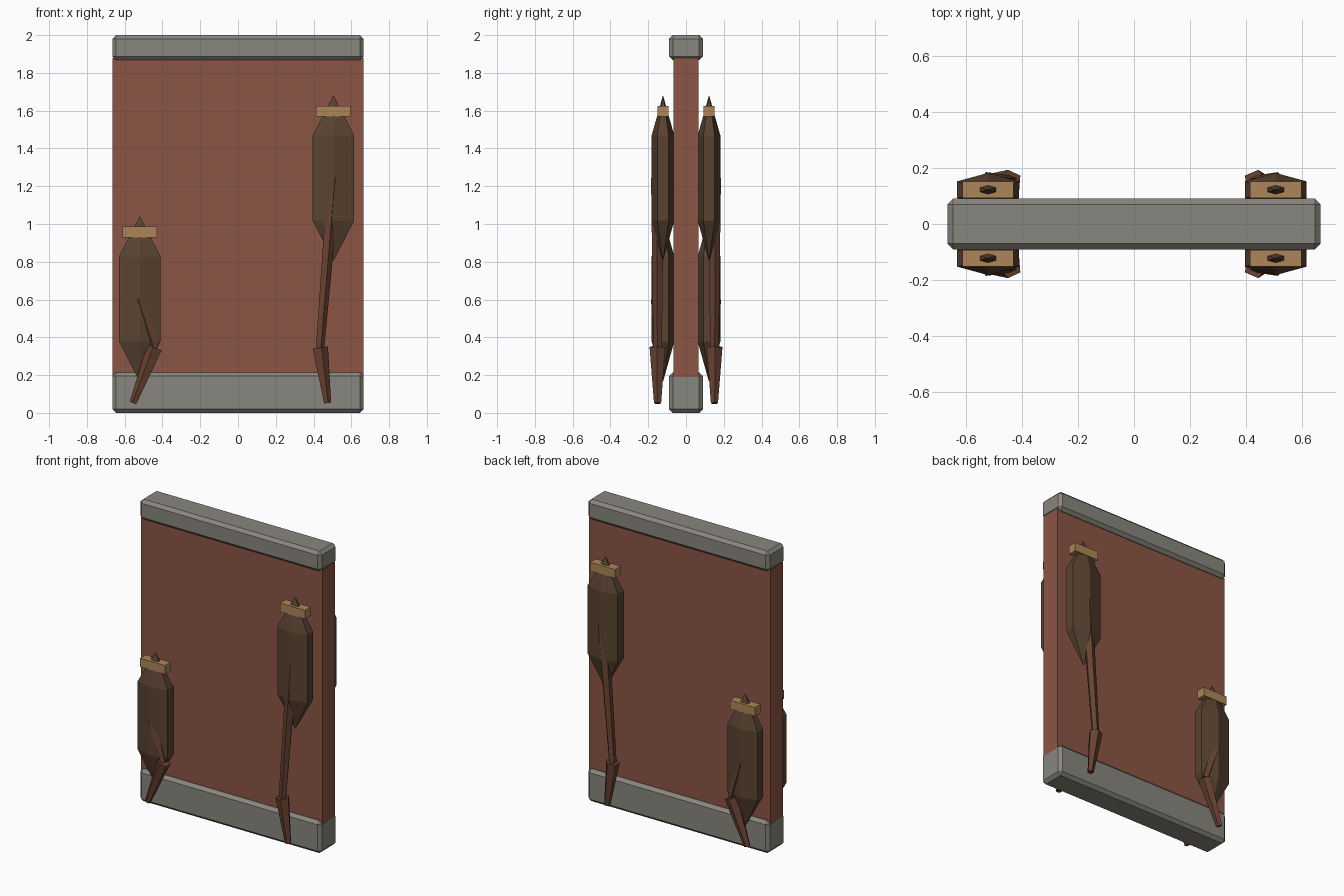
import bpy, bmesh
from math import sin, cos, radians, tau
from mathutils import Vector

if "Cube" in bpy.data.objects:
    bpy.data.objects.remove(bpy.data.objects["Cube"])


def material(name, rgb):
    m = bpy.data.materials.new(name)
    m.diffuse_color = (*rgb, 1)
    m.use_nodes = True
    m.node_tree.nodes["Principled BSDF"].inputs["Base Color"].default_value = m.diffuse_color
    return m


BRICK = material("brick_red", (0.26, 0.09, 0.06))
STONE = material("warm_stone", (0.25, 0.24, 0.21))
HIDE = material("dark_brown", (0.10, 0.055, 0.03))
LIMB = material("red_brown", (0.14, 0.055, 0.032))
WOOD = material("tan_wood", (0.42, 0.24, 0.10))


def finish(name, bm, mat, mirror=False):
    bmesh.ops.recalc_face_normals(bm, faces=bm.faces)
    me = bpy.data.meshes.new(name)
    bm.to_mesh(me)
    bm.free()
    me.materials.append(mat)
    ob = bpy.data.objects.new(name, me)
    bpy.context.collection.objects.link(ob)
    if mirror:  # repeat on the back of the panel
        mod = ob.modifiers.new("back_copy", 'MIRROR')
        mod.use_axis = (False, True, False)
        mod.use_mirror_merge = False
    return ob


def box(name, lo, hi, mat, bevel=0.0, mirror=False):
    bm = bmesh.new()
    bmesh.ops.create_cube(bm, size=1)
    lo, hi = Vector(lo), Vector(hi)
    for v in bm.verts:
        v.co = (lo + hi) / 2 + v.co * (hi - lo)
    if bevel:
        bmesh.ops.bevel(bm, geom=bm.edges[:], offset=bevel, segments=1,
                        affect='EDGES')
    return finish(name, bm, mat, mirror)


def loft(name, rings, sides, phase, mat):
    """Capped tube through rings (centre, radius_x, radius_y)."""
    axis = Vector(rings[-1][0]) - Vector(rings[0][0])
    rot = Vector((0, 0, -1)).rotation_difference(axis)
    bm = bmesh.new()
    loops = []
    for c, rx, ry in rings:
        loop = []
        for i in range(sides):
            a = radians(phase) + tau * i / sides
            loop.append(bm.verts.new(
                Vector(c) + rot @ Vector((rx * cos(a), ry * sin(a), 0))))
        loops.append(loop)
    for a, b in zip(loops, loops[1:]):
        for i in range(sides):
            j = (i + 1) % sides
            bm.faces.new((a[i], a[j], b[j], b[i]))
    bm.faces.new(loops[0])
    bm.faces.new(loops[-1])
    return finish(name, bm, mat, mirror=True)


# Panel with stone base and cap
box("wall_panel", (-0.665, -0.065, 0.19), (0.665, 0.065, 1.88), BRICK)
box("stone_base", (-0.665, -0.09, 0), (0.665, 0.09, 0.215), STONE, 0.02)
box("stone_cap", (-0.665, -0.09, 1.867), (0.665, 0.09, 2.0), STONE, 0.02)

# Hanging bundles: label, x, centre z, knee (x, z), foot (x, z), ring phase
BUNDLES = [
    ("low", -0.52, 0.603, (-0.44, 0.345), (-0.555, 0.052), -103),
    ("high", 0.505, 1.243, (0.433, 0.345), (0.473, 0.052), -77),
]
YP, YL = -0.122, -0.15
for label, x, z, knee, foot, phase in BUNDLES:
    # Six-sided pod with pointed ends
    loft(label + "_pod",
         [((x, YP, z + dz), 0.127 * f, 0.06 * f)
          for dz, f in ((0.435, 0.02), (0.225, 1), (-0.225, 1), (-0.435, 0.02))],
         6, 90, HIDE)
    # Wooden collar across the top of the pod
    box(label + "_collar", (x - 0.091, -0.152, z + 0.325),
        (x + 0.091, -0.092, z + 0.383), WOOD, mirror=True)
    # Five-sided upper and lower limb
    k = (knee[0], YL, knee[1])
    loft(label + "_upper_limb",
         [((x, YL, z), 0.036, 0.036), (k, 0.024, 0.024)], 5, phase, LIMB)
    loft(label + "_lower_limb",
         [(k, 0.044, 0.044), ((foot[0], YL, foot[1]), 0.02, 0.02)],
         5, phase, LIMB)
